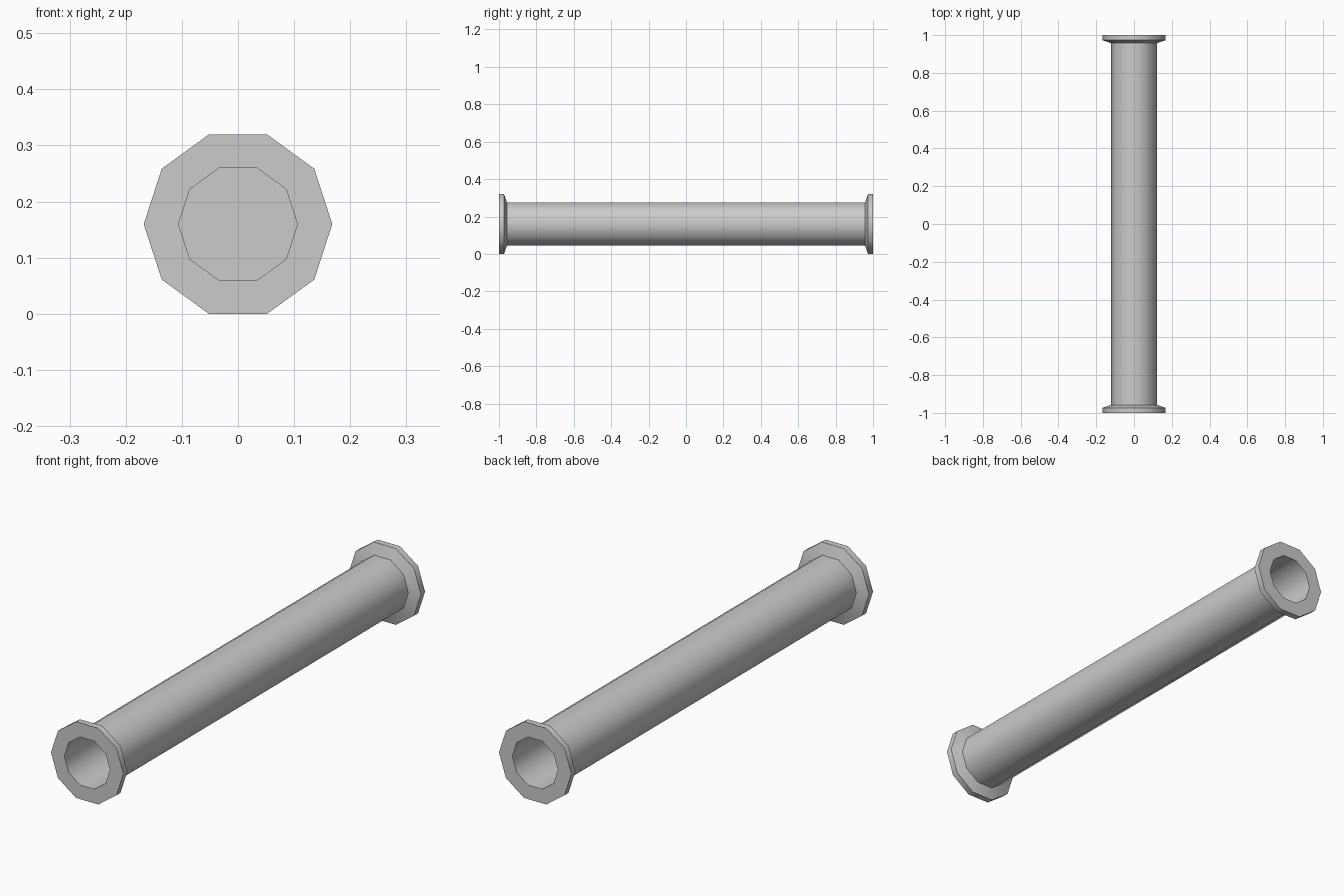
import bpy, bmesh, math

if "Cube" in bpy.data.objects:
    bpy.data.objects.remove(bpy.data.objects["Cube"])

SIDES = 10
CENTRE_Z = 0.168 * math.cos(math.pi / SIDES)

# Half profile as (radius, y): blind bore, end face, flange rim, chamfer, barrel
half = [(0.106, 0.4), (0.106, 1.0), (0.168, 1.0), (0.168, 0.973), (0.121, 0.957)]
profile = half + [(r, -y) for r, y in reversed(half)]

# Pipe: profile swept around the y axis with ten sides
bm = bmesh.new()
rings = []
for r, y in profile:
    ring = []
    for i in range(SIDES):
        a = 2 * math.pi * i / SIDES
        ring.append(bm.verts.new((r * math.cos(a), y, CENTRE_Z + r * math.sin(a))))
    rings.append(ring)
for a, b in zip(rings, rings[1:]):
    for i in range(SIDES):
        j = (i + 1) % SIDES
        bm.faces.new((a[i], a[j], b[j], b[i]))

# Inner walls that close the bore at each end
bm.faces.new(rings[0])
bm.faces.new(rings[-1])
bmesh.ops.recalc_face_normals(bm, faces=bm.faces)

mesh = bpy.data.meshes.new("flanged_pipe")
bm.to_mesh(mesh)
bm.free()
pipe = bpy.data.objects.new("flanged_pipe", mesh)
bpy.context.collection.objects.link(pipe)

# Round sides are smooth, flange edges stay sharp
bpy.context.view_layer.objects.active = pipe
pipe.select_set(True)
bpy.ops.object.shade_smooth_by_angle(angle=math.radians(40))
